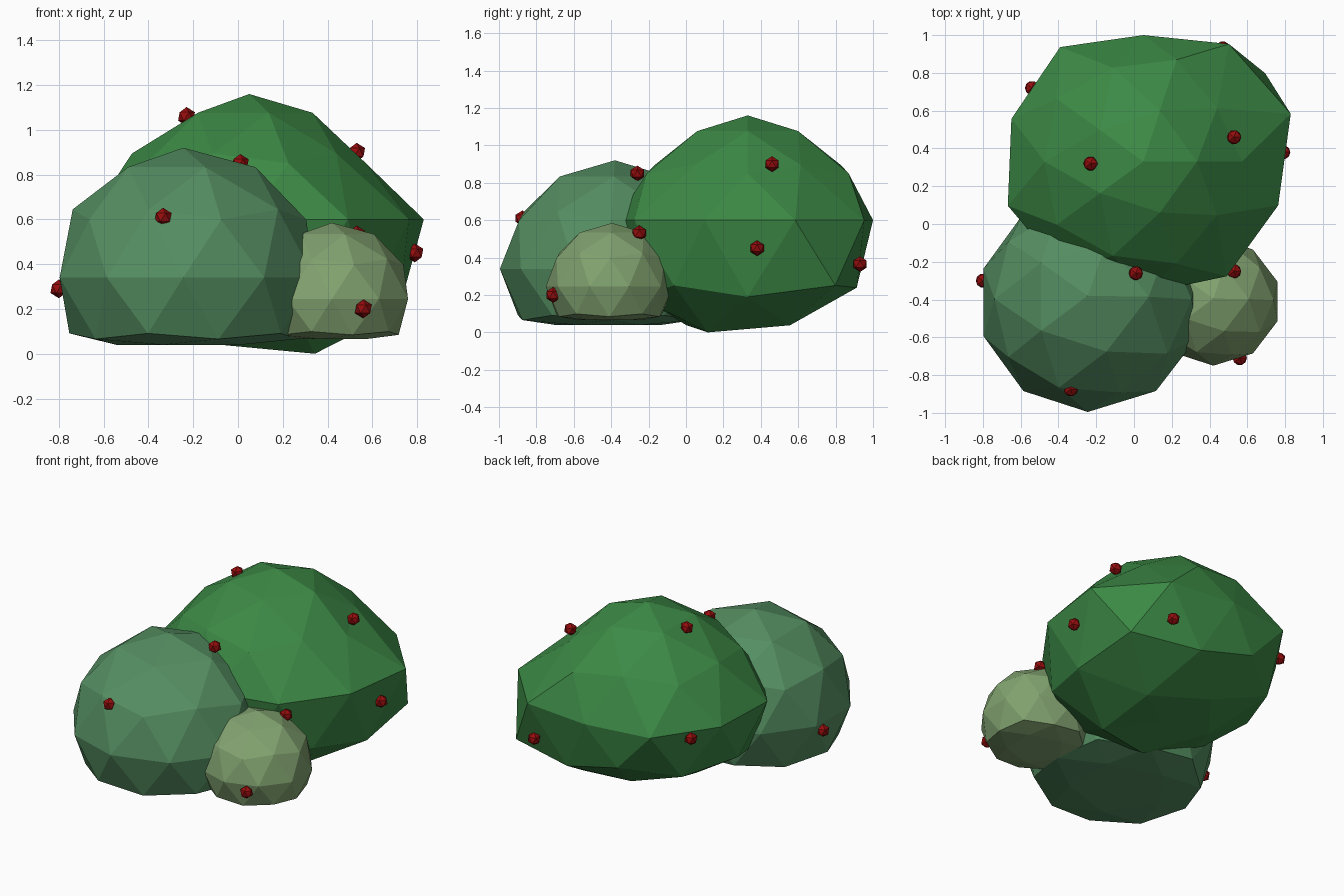
import bpy
import bmesh
import math
from mathutils import Vector

if "Cube" in bpy.data.objects:
    bpy.data.objects.remove(bpy.data.objects["Cube"])


def material(name, rgb):
    mat = bpy.data.materials.new(name)
    mat.diffuse_color = (*rgb, 1.0)
    mat.use_nodes = True
    mat.node_tree.nodes["Principled BSDF"].inputs["Base Color"].default_value = mat.diffuse_color
    return mat


def blob(name, mat, centre, subdivisions, shape):
    """Flat-shaded icosphere whose unit vertices are reshaped by shape(v)."""
    bm = bmesh.new()
    bmesh.ops.create_icosphere(bm, subdivisions=subdivisions, radius=1.0)
    for v in bm.verts:
        v.co = shape(v.co.copy())
    bmesh.ops.recalc_face_normals(bm, faces=bm.faces)
    mesh = bpy.data.meshes.new(name)
    bm.to_mesh(mesh)
    bm.free()
    mesh.materials.append(mat)
    ob = bpy.data.objects.new(name, mesh)
    ob.location = centre
    bpy.context.collection.objects.link(ob)
    return ob


def dome(radius, right, floor, lean):
    """Ball stretched right, leaning back, with a shallow underside."""
    def shape(v):
        x = v.x * radius * (right if v.x > 0 else 1.0)
        y = v.y * radius + lean * max(v.z, 0.0)
        z = v.z * radius
        if v.z < -0.4:
            rim = -0.42 * radius
            z = max(rim + (v.z + 0.43) * 0.55 * radius, floor)
            x *= 0.98
            y *= 0.98
        return Vector((x, y, z))
    return shape


# Outline radius of the large clump, every 36 degrees from 18 degrees
OUTLINE = [.82, .77, .67, .75, .735, .755, .72, .70, .75, .75]


def large_shape(v):
    h = math.hypot(v.x, v.y)
    t = (math.degrees(math.atan2(v.y, v.x)) - 18) % 360 / 36
    i = int(t + 1e-4)
    f = max(0.0, t - i)
    r = OUTLINE[i % 10] * (1 - f) + OUTLINE[(i + 1) % 10] * f
    z = v.z * (0.56 if v.z > 0 else 0.78)
    if v.z > 0.1:                       # pointed crown, flatter on the right
        r = 0.74 * (1 - 0.32 * v.z) * (0.92 if v.x > 0.6 else 1.0)
    elif v.z < -0.7:                    # narrow, tilted base
        r *= 0.92
        z = max(0.06 - 0.11 * v.x + 0.08 * v.y, 0.0) - 0.6
    elif v.z < -0.1:                    # lower rim, lifted at the back left
        z += 0.1 * max(0.0, 0.8 * v.y - 0.6 * v.x)
        if v.x > 0.6 and v.y > 0.3:
            r *= 1.12
    if h < 1e-4:
        r = 0.0
    return Vector((v.x * r, v.y * r, z))


# Three leaf clumps
blob("large_clump", material("deep_green", (.045, .25, .06)),
     (.05, .33, .6), 2, large_shape)
blob("medium_clump", material("mid_green", (.09, .27, .12)),
     (-.245, -.415, .34), 2, dome(.58, 1.06, -.30, .035))
blob("small_clump", material("pale_green", (.22, .36, .16)),
     (.42, -.41, .245), 2, dome(.34, 1.05, -.18, .015))

# Berries scattered over the clumps
berry_red = material("berry_red", (.30, .004, .004))
BERRIES = [(-.23, .32, 1.06), (.53, .46, .90), (.01, -.26, .85),
           (-.335, -.875, .61), (-.80, -.30, .29), (.79, .38, .45),
           (.53, -.25, .53), (.56, -.71, .20), (-.54, .72, .555),
           (.47, .93, .365)]
for n, p in enumerate(BERRIES, 1):
    blob(f"berry_{n}", berry_red, p, 1, lambda v: v * .042)
